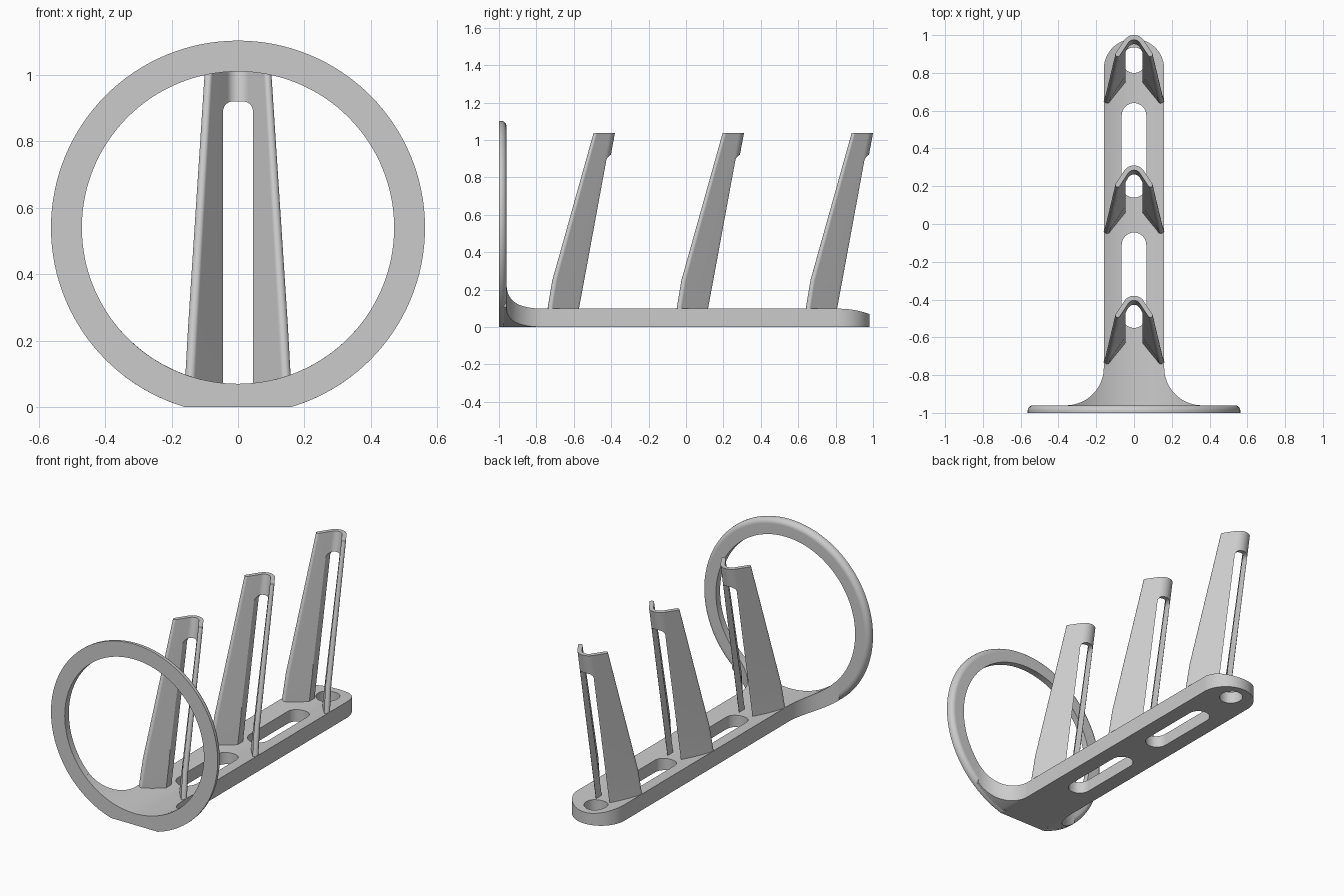
import bpy, bmesh, math
from mathutils import Vector

if "Cube" in bpy.data.objects:
    bpy.data.objects.remove(bpy.data.objects["Cube"], do_unlink=True)

grey = bpy.data.materials.new("light grey plastic")
grey.use_nodes = True
grey.diffuse_color = (0.6, 0.6, 0.6, 1)
grey.node_tree.nodes["Principled BSDF"].inputs["Base Color"].default_value = (0.6, 0.6, 0.6, 1)

RING_Z, OUTER, INNER = 0.54, 0.563, 0.47
FRONT, RING_BACK = -1.0, -0.96
SEGMENTS = 128


def loft(name, sections, closed=False):
    """Skin matching point loops; cap the ends, or close into a loop."""
    bm = bmesh.new()
    loops = [[bm.verts.new(p) for p in s] for s in sections]
    pairs = list(zip(loops, loops[1:]))
    if closed:
        pairs.append((loops[-1], loops[0]))
    else:
        bm.faces.new(loops[0])
        bm.faces.new(loops[-1])
    n = len(loops[0])
    for a, b in pairs:
        for i in range(n):
            j = (i + 1) % n
            bm.faces.new((a[i], a[j], b[j], b[i]))
    bmesh.ops.recalc_face_normals(bm, faces=bm.faces)
    mesh = bpy.data.meshes.new(name)
    bm.to_mesh(mesh)
    bm.free()
    mesh.materials.append(grey)
    ob = bpy.data.objects.new(name, mesh)
    bpy.context.collection.objects.link(ob)
    return ob


def prism_z(name, outline, z0, z1):
    return loft(name, [[(x, y, z) for x, y in outline] for z in (z0, z1)])


def prism_y(name, outline, y0, y1):
    return loft(name, [[(x, y, z) for x, z in outline] for y in (y0, y1)])


def arc(cx, cy, r, start, end, steps):
    angles = [math.radians(start + (end - start) * i / steps) for i in range(steps + 1)]
    return [(cx + r * math.cos(a), cy + r * math.sin(a)) for a in angles]


def cut(ob, cutter):
    mod = ob.modifiers.new("cut", "BOOLEAN")
    mod.operation, mod.object, mod.solver = "DIFFERENCE", cutter, "EXACT"
    bpy.context.view_layer.objects.active = ob
    bpy.ops.object.modifier_apply(modifier=mod.name)
    bpy.data.objects.remove(cutter, do_unlink=True)


def smooth(ob):
    """Smooth shading that keeps hard edges sharp and broad faces flat."""
    bpy.ops.object.select_all(action="DESELECT")
    ob.select_set(True)
    bpy.context.view_layer.objects.active = ob
    bpy.ops.object.shade_smooth_by_angle(angle=math.radians(30))
    ob.modifiers.new("flat_faces", "WEIGHTED_NORMAL").keep_sharp = True


# Front ring: revolved section with a rounded outer back edge, flat at the foot
fillet = 0.03
section = [(INNER, FRONT), (OUTER, FRONT)]
section += arc(OUTER - fillet, RING_BACK - fillet, fillet, 0, 90, 8) + [(INNER, RING_BACK)]
turns = [2 * math.pi * i / SEGMENTS for i in range(SEGMENTS)]
ring = loft("front_ring", [[(r * math.cos(a), y, RING_Z + r * math.sin(a)) for r, y in section]
                           for a in turns], closed=True)
cut(ring, prism_z("ground_cutter", [(-1, -2), (1, -2), (1, 2), (-1, 2)], -1, 0))
smooth(ring)


def bowl(x, radius):
    """Height of the lower half of the ring's cylinder, never below ground."""
    return max(0, RING_Z - math.sqrt(radius ** 2 - x ** 2))


def rail_section(half_width, y, steps=32):
    xs = [half_width * (2 * i / steps - 1) for i in range(steps + 1)]
    top = [(x, y, bowl(x, INNER)) for x in xs]
    return top + [(x, y, bowl(x, OUTER)) for x in reversed(xs)]


# Base rail: dished on top, flaring into the ring, with a round tail
plan = [(0.36, -0.975)] + arc(0.36, -0.76, 0.2, 270, 180, 20)
plan += arc(0, 0.82, 0.16, 0, 89, 24)
base = loft("base_rail", [rail_section(w, y) for w, y in plan])

# Slots along the rail and the round hole at its tail
hole = 0.065
for y0, y1 in ((-0.55, -0.045), (0.14, 0.64), (0.8, 0.935)):
    outline = arc(0, y1 - hole, hole, 0, 180, 20) + arc(0, y0 + hole, hole, 180, 360, 20)
    cut(base, prism_z("slot_cutter", outline, -0.2, 0.3))
smooth(base)


def channel(tip_x, tip_y, apex, radius, thick, z):
    """U-shaped section: two splayed walls joined by an arc, with rounded tips."""
    centre = Vector((0, apex - radius))
    tip = Vector((tip_x, tip_y))
    to_tip = tip - centre
    bearing = math.atan2(to_tip.y, to_tip.x)
    start = math.degrees(bearing + math.acos((radius - thick / 2) / to_tip.length))
    tip_arc = arc(tip.x, tip.y, thick / 2, start - 180, start, 8)
    outer = arc(0, centre.y, radius, start, 180 - start, 20)
    inner = arc(0, centre.y, radius - thick, 180 - start, start, 20)
    left_tip = [(-x, y) for x, y in reversed(tip_arc)]
    return [(x, y, z) for x, y in tip_arc + outer + left_tip + inner]


# Three leaning posts, each with a tall window in its curved back
for index, place in enumerate(("front", "middle", "back")):
    shift = 0.69 * index
    post = loft(place + "_post", [
        channel(0.144, -0.73 + shift, -0.563 + shift, 0.07, 0.033, 0.06),
        channel(0.134, -0.699 + shift, -0.527 + shift, 0.068, 0.032, 0.25),
        channel(0.086, -0.482 + shift, -0.38 + shift, 0.062, 0.025, 1.037)])
    window = [(-0.045, -0.1), (0.045, -0.1)]
    window += arc(0.015, 0.89, 0.03, 0, 90, 8) + arc(-0.015, 0.89, 0.03, 90, 180, 8)
    cut(post, prism_y("window_cutter", window, -1 + shift, shift))
    smooth(post)
